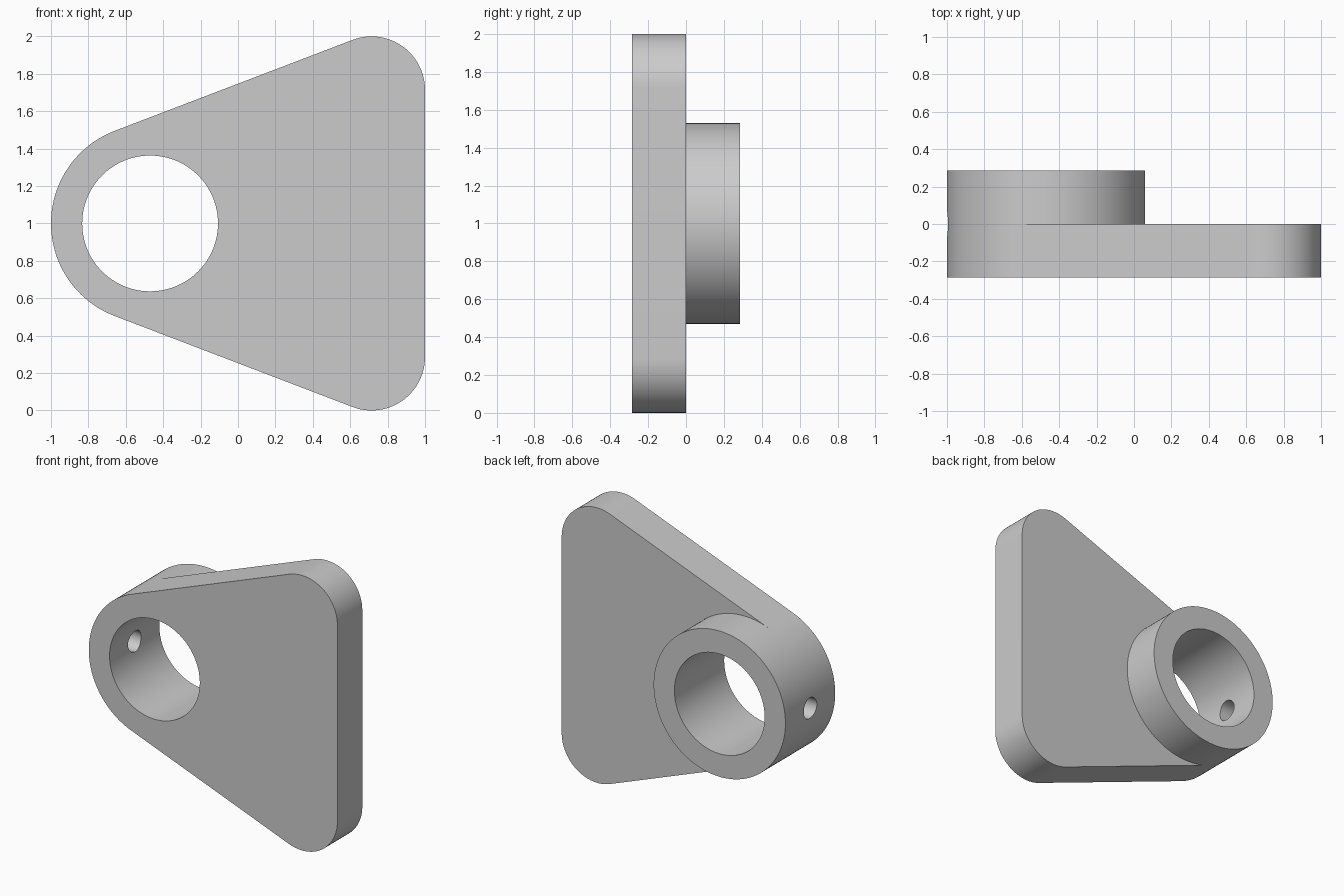
import bpy, bmesh, math
from mathutils import Matrix

cube = bpy.data.objects.get("Cube")
if cube:
    bpy.data.objects.remove(cube, do_unlink=True)

T = 0.286                      # plate thickness, boss height and corner radius
BX, BZ, BR = -0.47, 1.0, 0.53  # boss centre and radius
BORE, PIN = 0.363, 0.075       # hole radii
CX, CZ = 1 - T, 2 - T          # upper corner centre

grey = bpy.data.materials.new("light grey")
grey.use_nodes = True
grey.diffuse_color = (0.6, 0.6, 0.6, 1)
grey.node_tree.nodes["Principled BSDF"].inputs["Base Color"].default_value = (0.6, 0.6, 0.6, 1)


def arc(cx, cz, r, a0, a1, n):
    return [(cx + r * math.cos(a0 + (a1 - a0) * i / n),
             cz + r * math.sin(a0 + (a1 - a0) * i / n)) for i in range(n + 1)]


def cap(bm, pts, y):
    bm.faces.new([bm.verts.new((x, y, z)) for x, z in pts])


def wall(bm, pts, y0, y1):
    for (xa, za), (xb, zb) in zip(pts, pts[1:]):
        corners = [(xa, y0, za), (xb, y0, zb), (xb, y1, zb), (xa, y1, za)]
        bm.faces.new([bm.verts.new(c) for c in corners])


def add_object(bm, name):
    mesh = bpy.data.meshes.new(name)
    bm.to_mesh(mesh)
    bm.free()
    mesh.materials.append(grey)
    obj = bpy.data.objects.new(name, mesh)
    bpy.context.collection.objects.link(obj)
    return obj


def cutter(name, r, depth, matrix):
    bm = bmesh.new()
    bmesh.ops.create_cone(bm, cap_ends=True, segments=96, radius1=r, radius2=r,
                          depth=depth, matrix=matrix)
    obj = add_object(bm, name)
    obj.hide_render = True
    return obj


# Angle at which the straight sides touch the boss and the corners
dx, dz = CX - BX, CZ - BZ
touch = math.atan2(dz, dx) + math.acos((BR - T) / math.hypot(dx, dz))

outer_arc = arc(BX, BZ, BR, touch, 2 * math.pi - touch, 48)
inner_arc = arc(BX, BZ, BR, -touch, touch, 72)
upper = arc(CX, CZ, T, 0, touch, 24)
lower = [(x, 2 - z) for x, z in reversed(upper)]
sides = [outer_arc[-1]] + lower + upper + [outer_arc[0]]

# Plate and boss as one closed body
bm = bmesh.new()
cap(bm, outer_arc + sides[1:-1], -T)
cap(bm, sides + inner_arc[-2:0:-1], 0)
cap(bm, outer_arc + inner_arc[1:-1], T)
wall(bm, sides, -T, 0)
wall(bm, outer_arc, -T, 0)
wall(bm, outer_arc, 0, T)
wall(bm, inner_arc, 0, T)
bmesh.ops.remove_doubles(bm, verts=bm.verts[:], dist=1e-5)
bmesh.ops.recalc_face_normals(bm, faces=bm.faces[:])
bracket = add_object(bm, "bracket_plate_with_boss")

# Shaft bore and radial pin hole
cutters = [
    cutter("bore_cutter", BORE, 1,
           Matrix.Translation((BX, 0, BZ)) @ Matrix.Rotation(math.pi / 2, 4, 'X')),
    cutter("pin_hole_cutter", PIN, 0.7,
           Matrix.Translation((BX - 0.35, 0, BZ)) @ Matrix.Rotation(math.pi / 2, 4, 'Y')),
]
bpy.ops.object.select_all(action='DESELECT')
bracket.select_set(True)
bpy.context.view_layer.objects.active = bracket
for tool in cutters:
    mod = bracket.modifiers.new(tool.name, 'BOOLEAN')
    mod.operation = 'DIFFERENCE'
    mod.solver = 'EXACT'
    mod.object = tool
    bpy.ops.object.modifier_apply(modifier=mod.name)
    bpy.data.objects.remove(tool, do_unlink=True)

bpy.ops.object.shade_smooth_by_angle(angle=math.radians(30))
